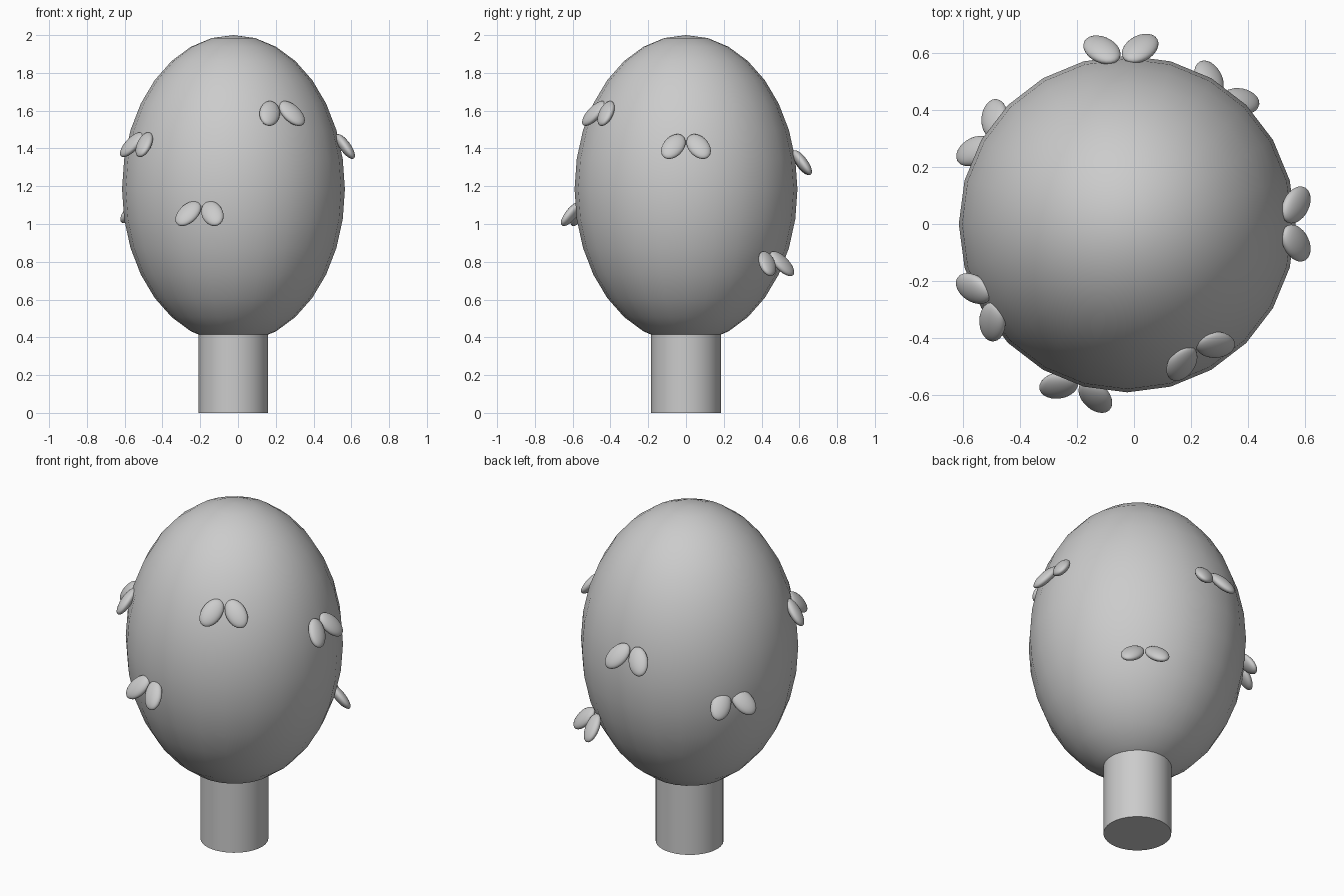
import bpy
from math import radians, sin, cos
from mathutils import Matrix, Vector

if "Cube" in bpy.data.objects:
    bpy.data.objects.remove(bpy.data.objects["Cube"])

CX = -0.024  # common axis of stem and crown


def smooth(obj, name):
    obj.name = name
    bpy.ops.object.shade_smooth_by_angle(angle=radians(40))


# Stem
bpy.ops.mesh.primitive_cylinder_add(vertices=32, radius=0.184, depth=0.42,
                                    location=(CX, 0, 0.21))
smooth(bpy.context.object, "stem")

# Egg-shaped crown
bpy.ops.mesh.primitive_uv_sphere_add(segments=24, ring_count=16, radius=1,
                                     location=(CX, 0, 1.185))
crown = bpy.context.object
crown.scale = (0.59, 0.59, 0.815)
bpy.ops.object.transform_apply(location=False, rotation=False, scale=True)
smooth(crown, "crown")


# One drooping petal: long axis points down, outward and sideways
def petal(name, azimuth, dist, z, side):
    a = radians(azimuth)
    n = Vector((cos(a), sin(a), 0))
    t = Vector((-sin(a), cos(a), 0)) * side
    droop = (n * 0.58 - Vector((0, 0, 1)) * 0.815).normalized()
    long_axis = droop * cos(radians(31)) + t * sin(radians(31))
    wide_axis = t * cos(radians(31)) - droop * sin(radians(31))
    thin_axis = long_axis.cross(wide_axis)
    rot = Matrix((long_axis, wide_axis, thin_axis)).transposed().to_4x4()
    centre = Vector((CX, 0, z)) + n * dist + t * 0.067
    bpy.ops.mesh.primitive_uv_sphere_add(segments=24, ring_count=16, radius=1)
    obj = bpy.context.object
    obj.data.transform(Matrix.Translation(centre) @ rot
                       @ Matrix.Diagonal((0.085, 0.056, 0.029, 1)))
    if obj.data.polygons[0].normal.dot(obj.data.polygons[0].center - centre) < 0:
        obj.data.flip_normals()
    smooth(obj, name)


# Petal pairs around the crown: azimuth, distance from axis, height
pairs = [(253.3, 0.611, 1.055), (-61.2, 0.52, 1.585), (209.4, 0.58, 1.42),
         (0, 0.592, 1.41), (54, 0.58, 0.79), (92, 0.613, 1.325),
         (148, 0.59, 1.07)]
for i, (az, dist, z) in enumerate(pairs, 1):
    for side, label in ((-1, "left"), (1, "right")):
        petal(f"petal_{i}_{label}", az, dist, z, side)
